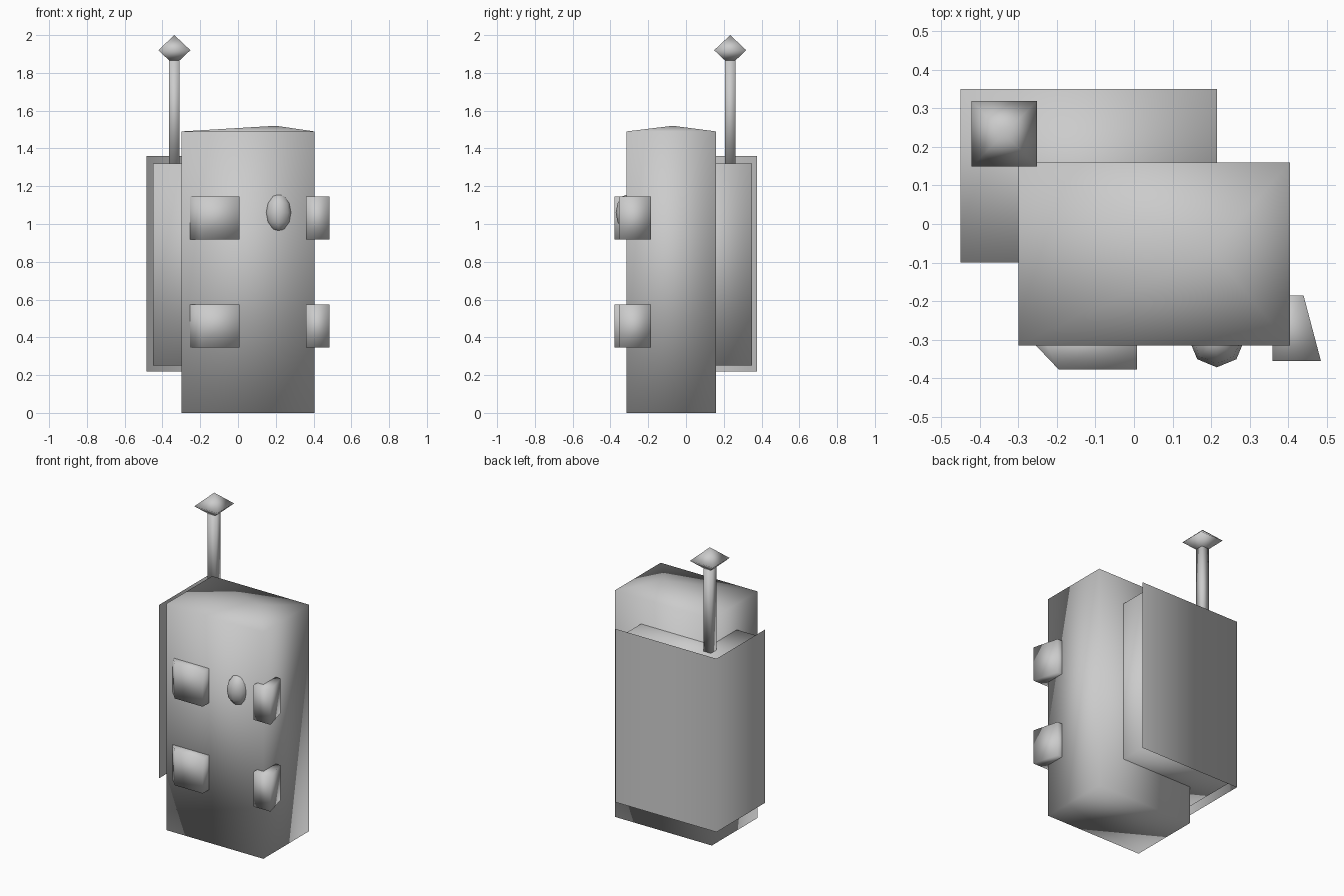
import bpy, bmesh

if "Cube" in bpy.data.objects:
    bpy.data.objects.remove(bpy.data.objects["Cube"])


def make(name, verts, faces):
    mesh = bpy.data.meshes.new(name)
    mesh.from_pydata(verts, [], faces)
    bm = bmesh.new()
    bm.from_mesh(mesh)
    bmesh.ops.recalc_face_normals(bm, faces=bm.faces)
    bm.to_mesh(mesh)
    bm.free()
    for p in mesh.polygons:
        p.use_smooth = True
    obj = bpy.data.objects.new(name, mesh)
    bpy.context.collection.objects.link(obj)
    return obj


def prism(name, outline, z0, z1, apex=None):
    """Extrude an outline upward; an apex turns the lid into a shallow hip roof."""
    n = len(outline)
    verts = [(x, y, z) for z in (z0, z1) for x, y in outline]
    faces = [(i, (i + 1) % n, n + (i + 1) % n, n + i) for i in range(n)]
    faces.append(tuple(range(n))[::-1])
    if apex:
        verts.append(apex)
        faces += [(n + i, n + (i + 1) % n, 2 * n) for i in range(n)]
    else:
        faces.append(tuple(range(n, 2 * n)))
    return make(name, verts, faces)


def rect(x0, x1, y0, y1):
    return [(x0, y0), (x1, y0), (x1, y1), (x0, y1)]


# Main tower and its lower rear block
prism("main_tower", rect(-0.30, 0.405, -0.315, 0.16), 0, 1.49, (0.2, -0.07, 1.52))
prism("rear_block", rect(-0.45, 0.215, -0.10, 0.35), 0.25, 1.32)

# Thin cladding sheet wrapping the back and left of the rear block
path = [(0.25, 0.375), (-0.485, 0.375), (-0.485, -0.13)]
make("rear_cladding", [(x, y, z) for z in (0.22, 1.36) for x, y in path],
     [(0, 1, 4, 3), (1, 2, 5, 4)])

# Mast with a diamond finial
cx, cy = -0.337, 0.234
prism("mast", rect(cx - 0.028, cx + 0.028, cy - 0.028, cy + 0.028), 1.31, 1.88)
r = 0.085
make("mast_finial",
     [(x, y, 1.92) for x, y in rect(cx - r, cx + r, cy - r, cy + r)]
     + [(cx, cy, 2.0), (cx, cy, 1.84)],
     [f for i in range(4) for f in ((i, (i + 1) % 4, 4), ((i + 1) % 4, i, 5))])

# Bay windows on two floors: front left and wrapped round the front right corner
left_bay = [(-0.255, -0.315), (-0.195, -0.378), (0.008, -0.378),
            (0.008, -0.26), (-0.255, -0.26)]
right_bay = [(0.36, -0.355), (0.485, -0.355), (0.44, -0.185), (0.36, -0.185)]
for floor, z in (("lower", 0.347), ("upper", 0.918)):
    prism(floor + "_front_window", left_bay, z, z + 0.228)
    prism(floor + "_corner_window", right_bay, z, z + 0.228)

# Rounded lamp on the front
bpy.ops.mesh.primitive_uv_sphere_add(segments=8, ring_count=6, radius=1,
                                     location=(0.215, -0.30, 1.06))
lamp = bpy.context.object
lamp.name = "front_lamp"
lamp.scale = (0.072, 0.072, 0.10)
bpy.ops.object.shade_smooth()
